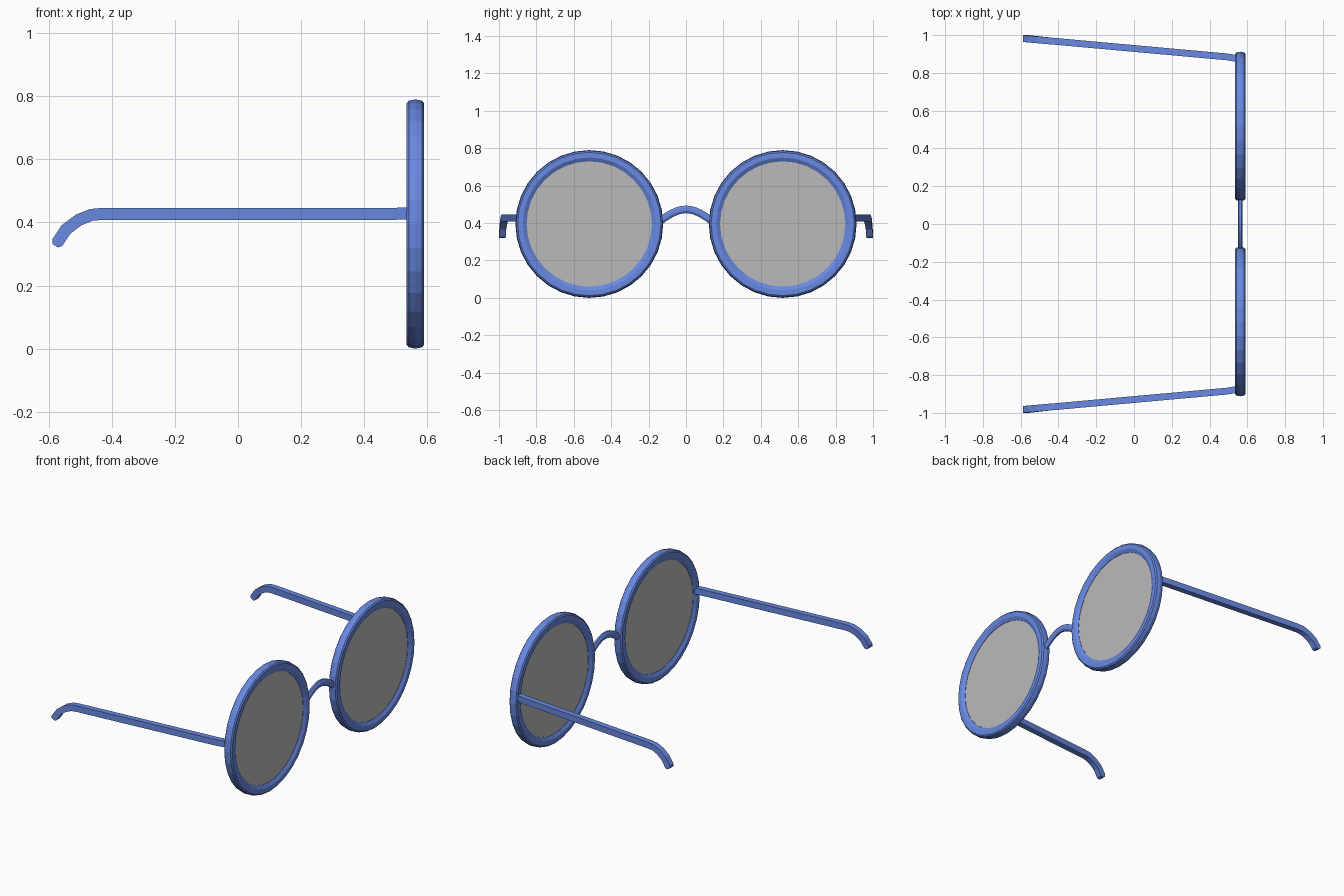
import bpy, bmesh
from math import sin, cos, pi
from mathutils import Vector

if "Cube" in bpy.data.objects:
    bpy.data.objects.remove(bpy.data.objects["Cube"])

CZ, CY, CX = 0.395, 0.517, 0.5625


def material(name, rgba):
    m = bpy.data.materials.new(name)
    m.diffuse_color = rgba
    m.use_nodes = True
    m.node_tree.nodes["Principled BSDF"].inputs["Base Color"].default_value = m.diffuse_color
    return m


BLUE = material("blue_frame", (0.14, 0.25, 0.76, 1))
TINT = material("tinted_lens", (0.49, 0.49, 0.49, 1))


def finish(name, bm, mat):
    bmesh.ops.recalc_face_normals(bm, faces=bm.faces)
    me = bpy.data.meshes.new(name)
    bm.to_mesh(me)
    bm.free()
    me.materials.append(mat)
    ob = bpy.data.objects.new(name, me)
    bpy.context.collection.objects.link(ob)
    return ob


def skin(bm, rings, closed):
    """Join successive vertex rings with quads, capping open ends."""
    n = len(rings[0])
    pairs = list(zip(rings, rings[1:] + rings[:1]))
    for a, b in pairs if closed else pairs[:-1]:
        for i in range(n):
            j = (i + 1) % n
            bm.faces.new((a[i], a[j], b[j], b[i]))
    if not closed:
        bm.faces.new(rings[0])
        bm.faces.new(rings[-1])


def rim(name, side):
    # chamfered profile (radius, x offset) spun round the lens axis
    prof = [(0.391, -0.021), (0.395, 0), (0.391, 0.021), (0.383, 0.0275), (0.355, 0.0275),
            (0.335, 0.016), (0.335, -0.016), (0.355, -0.0275), (0.383, -0.0275)]
    bm = bmesh.new()
    rings = []
    for k in range(32):
        a = 2 * pi * k / 32
        rings.append([bm.verts.new((CX + x, side * CY + r * cos(a), CZ + r * sin(a)))
                      for r, x in prof])
    skin(bm, rings, True)
    finish(name, bm, BLUE)


def lens(name, side):
    bm = bmesh.new()
    rings = [[bm.verts.new((CX + x, side * CY + 0.338 * cos(2 * pi * k / 32),
                            CZ + 0.338 * sin(2 * pi * k / 32))) for k in range(32)]
             for x in (-0.014, 0.014)]
    skin(bm, rings, False)
    finish(name, bm, TINT)


def sweep(name, path, across, section, tip=1.0):
    """Sweep a (across, up) section along a path; tip thins the last ring."""
    bm = bmesh.new()
    pts = [Vector(p) for p in path]
    rings = []
    for i, p in enumerate(pts):
        t = (pts[min(i + 1, len(pts) - 1)] - pts[max(i - 1, 0)]).normalized()
        up = t.cross(across).normalized() * (tip if i == len(pts) - 1 else 1)
        rings.append([bm.verts.new(p + across * u + up * v) for u, v in section])
    skin(bm, rings, False)
    return finish(name, bm, BLUE)


# Rims, lenses and temple arms on both sides
arm = [(0.545, 0.876, 0.429), (0.49, 0.885, 0.427), (-0.43, 0.968, 0.427),
       (-0.465, 0.971, 0.424), (-0.505, 0.975, 0.408), (-0.545, 0.979, 0.378),
       (-0.573, 0.982, 0.336), (-0.579, 0.982, 0.326)]
box = [(-0.018, -0.019), (0.018, -0.019), (0.018, 0.019), (-0.018, 0.019)]
for label, s in (("left", 1), ("right", -1)):
    rim(label + "_rim", s)
    lens(label + "_lens", s)
    sweep(label + "_temple_arm", [(x, s * y, z) for x, y, z in arm],
          Vector((0, 1, 0)), box, 0.55)

# Arched nose bridge with an eight-sided section
arch = [(CX, 0.145 * k / 6, 0.407 + 0.066 * cos(pi / 2 * k / 6))
        for k in range(-6, 7)]
octagon = [(0.014 * cos(pi / 8 + pi * k / 4), 0.022 * sin(pi / 8 + pi * k / 4))
           for k in range(8)]
sweep("nose_bridge", arch, Vector((1, 0, 0)), octagon)
